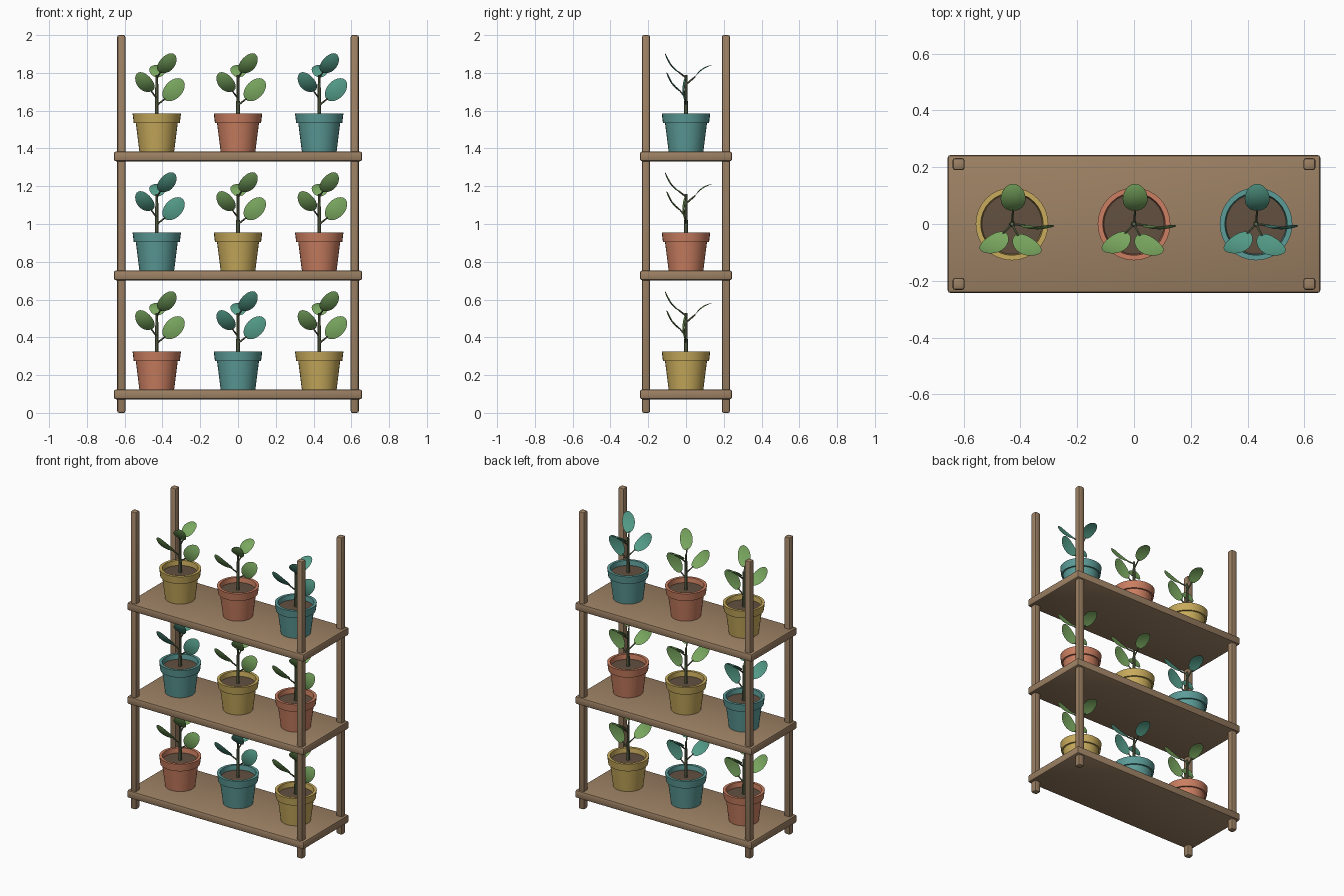
import bpy, bmesh, math
from mathutils import Vector

if "Cube" in bpy.data.objects:
    bpy.data.objects.remove(bpy.data.objects["Cube"])


def material(name, r, g, b):
    def linear(c):
        c /= 255
        return c / 12.92 if c <= 0.04045 else ((c + 0.055) / 1.055) ** 2.4
    m = bpy.data.materials.new(name)
    m.diffuse_color = (linear(r), linear(g), linear(b), 1)
    m.use_nodes = True
    m.node_tree.nodes["Principled BSDF"].inputs["Base Color"].default_value = m.diffuse_color
    return m


WOOD = material("wood", 157, 129, 100)
SOIL = material("soil", 98, 80, 64)
STEM = material("stem", 98, 108, 78)
GREEN = material("green leaf", 122, 168, 96)
BLUE_GREEN = material("blue green leaf", 84, 156, 136)
YELLOW = material("yellow glaze", 200, 171, 92)
CLAY = material("terracotta", 203, 127, 97)
TEAL = material("teal glaze", 92, 156, 152)


def finish(name, bm, mat, location=(0, 0, 0), angle=35):
    bmesh.ops.recalc_face_normals(bm, faces=bm.faces)
    mesh = bpy.data.meshes.new(name)
    bm.to_mesh(mesh)
    bm.free()
    mesh.materials.append(mat)
    ob = bpy.data.objects.new(name, mesh)
    ob.location = location
    bpy.context.collection.objects.link(ob)
    bpy.ops.object.select_all(action='DESELECT')
    ob.select_set(True)
    bpy.context.view_layer.objects.active = ob
    bpy.ops.object.shade_smooth_by_angle(angle=math.radians(angle))
    return ob


def beam(name, size, location, bevel):
    bm = bmesh.new()
    bmesh.ops.create_cube(bm, size=1)
    bmesh.ops.scale(bm, vec=size, verts=bm.verts)
    bmesh.ops.bevel(bm, geom=bm.edges[:], offset=bevel, segments=2,
                    profile=0.5, affect='EDGES')
    return finish(name, bm, WOOD, location)


def lathe(bm, profile, steps=32):
    # Spin (radius, height) points around z, closing ends that reach the axis
    verts = [bm.verts.new((r, 0, z)) for r, z in profile]
    edges = [bm.edges.new(pair) for pair in zip(verts, verts[1:])]
    bmesh.ops.spin(bm, geom=verts + edges, cent=(0, 0, 0), axis=(0, 0, 1),
                   angle=math.tau, steps=steps)
    bmesh.ops.remove_doubles(bm, verts=bm.verts, dist=1e-5)


def rod(bm, start, end, r1, r2, sides=8):
    start, end = Vector(start), Vector(end)
    d = end - start
    turn = d.to_track_quat('Z', 'Y').to_matrix().to_4x4()
    turn.translation = (start + end) / 2
    bmesh.ops.create_cone(bm, cap_ends=True, segments=sides, radius1=r1,
                          radius2=r2, depth=d.length, matrix=turn)


def leaf_frame(leaf):
    # Length, width and normal directions of a tilted leaf blade
    center, up, tilt, a, b = leaf
    x, v = Vector((1, 0, 0)), Vector(up).normalized()
    t = math.radians(tilt)
    along = x * math.sin(t) + v * math.cos(t)
    across = x * math.cos(t) - v * math.sin(t)
    return Vector(center), along, across, x.cross(v)


def add_leaf(bm, leaf, bow=0.014, thick=0.002):
    center, along, across, normal = leaf_frame(leaf)
    a, b = leaf[3:]
    n, cols = 12, 4
    for side in (-1, 1):
        rows = []
        for i in range(n + 1):
            t = -math.cos(math.pi * i / n)
            w = b * math.sqrt(max(0, 1 - t * t))
            row = []
            for j in range(cols + 1):
                s = 2 * j / cols - 1
                lift = bow * (1 - t * t) * (1 - 0.3 * s * s)
                skin = side * thick * (1 - t * t) * (1 - s * s)
                row.append(bm.verts.new(center + along * (a * t)
                                        + across * (w * s)
                                        + normal * (lift + skin)))
            rows.append(row)
        for p, q in zip(rows, rows[1:]):
            for j in range(cols):
                bm.faces.new((p[j], p[j + 1], q[j + 1], q[j]))


# Each leaf: center, upward direction, sideways tilt, half length, half width;
# paired with the height on the stem where its stalk starts
LEAVES = [
    (((0.053, -0.072, 0.468), (0, -0.59, 0.81), 30, 0.071, 0.043), 0.39),
    (((-0.063, -0.064, 0.368), (0, -0.59, 0.81), -30, 0.071, 0.043), 0.28),
    (((0.089, -0.003, 0.327), (0, 0, 1), 43, 0.071, 0.047), 0.245),
    (((0.004, 0.094, 0.425), (0, 0.82, 0.57), 0, 0.058, 0.044), 0.355),
]


def plant(x, z, glaze):
    spot = (x, 0, z)
    # Pot with a thick rim and a hollow top
    bm = bmesh.new()
    lathe(bm, [(0, 0), (0.092, 0), (0.111, 0.15), (0.122, 0.15),
               (0.128, 0.2), (0.11, 0.2), (0.104, 0.15), (0, 0.15)])
    finish("pot", bm, glaze, spot)
    # Soil
    bm = bmesh.new()
    lathe(bm, [(0.107, 0.155), (0.107, 0.168), (0, 0.172)])
    finish("soil", bm, SOIL, spot)
    # Stem and leaf stalks
    bm = bmesh.new()
    rod(bm, (0, 0, 0.16), (0, 0, 0.405), 0.011, 0.007)
    for leaf, height in LEAVES:
        center, along, _, normal = leaf_frame(leaf)
        tip = center - along * leaf[3] * 0.9 + normal * 0.002
        rod(bm, (0, 0, height), tip, 0.005, 0.004, 6)
    finish("stem", bm, STEM, spot)
    # Leaves
    bm = bmesh.new()
    for leaf, _ in LEAVES:
        add_leaf(bm, leaf)
    bmesh.ops.remove_doubles(bm, verts=bm.verts, dist=1e-5)
    finish("leaves", bm, BLUE_GREEN if glaze == TEAL else GREEN, spot, 60)


# Corner posts
for sx in (-1, 1):
    for sy in (-1, 1):
        beam("post", (0.043, 0.043, 2), (sx * 0.618, sy * 0.211, 1), 0.01)

# Shelves, each with three pots
ROWS = [(CLAY, TEAL, YELLOW), (TEAL, YELLOW, CLAY), (YELLOW, CLAY, TEAL)]
for level, glazes in enumerate(ROWS):
    top = 0.124 + 0.63 * level
    beam("shelf", (1.314, 0.487, 0.052), (0, 0, top - 0.026), 0.011)
    for x, glaze in zip((-0.43, 0, 0.43), glazes):
        plant(x, top, glaze)
